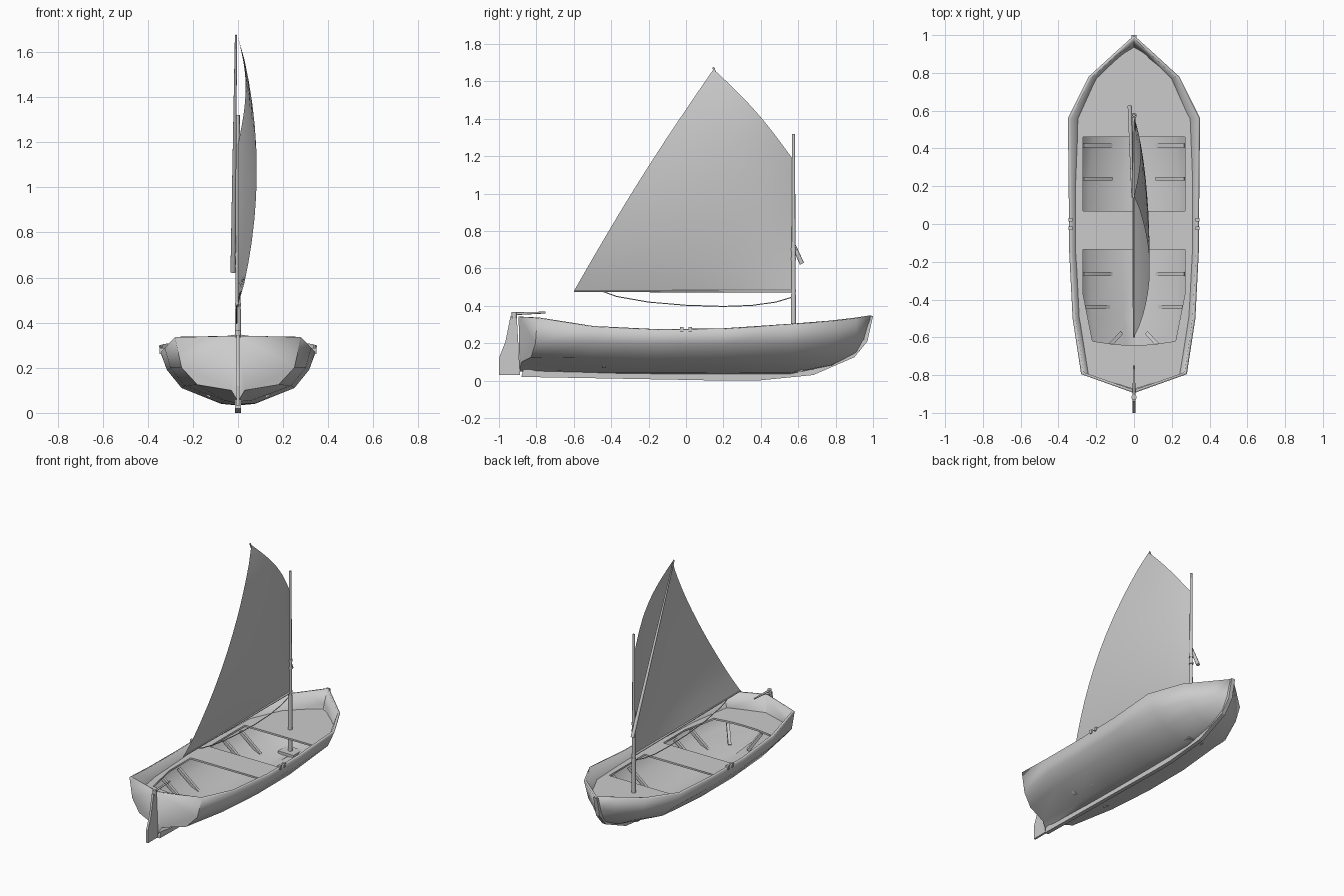
import bpy, bmesh, math
from mathutils import Vector

if "Cube" in bpy.data.objects:
    bpy.data.objects.remove(bpy.data.objects["Cube"])


def mesh_obj(name, bm, smooth=None):
    me = bpy.data.meshes.new(name)
    bm.to_mesh(me)
    bm.free()
    ob = bpy.data.objects.new(name, me)
    bpy.context.collection.objects.link(ob)
    bpy.ops.object.select_all(action='DESELECT')
    bpy.context.view_layer.objects.active = ob
    ob.select_set(True)
    if smooth:
        bpy.ops.object.shade_smooth_by_angle(angle=math.radians(smooth))
    return ob


def place(bm, a, b):
    """Move geometry built along local z so that it runs from a to b."""
    d = b - a
    q = d.to_track_quat('Z', 'Y')
    for v in bm.verts:
        v.co = q @ v.co + (a + b) / 2


def spar(name, a, b, r1, r2, n=10):
    a, b = Vector(a), Vector(b)
    bm = bmesh.new()
    bmesh.ops.create_cone(bm, cap_ends=True, segments=n, radius1=r1, radius2=r2, depth=(b - a).length)
    place(bm, a, b)
    return mesh_obj(name, bm, 50)


def box(name, c, size):
    bm = bmesh.new()
    bmesh.ops.create_cube(bm, size=1)
    for v in bm.verts:
        v.co = Vector(v.co[i] * size[i] + c[i] for i in range(3))
    return mesh_obj(name, bm)


def plate(name, yz, half):
    bm = bmesh.new()
    f = bm.faces.new([bm.verts.new((-half, y, z)) for y, z in yz])
    ext = bmesh.ops.extrude_face_region(bm, geom=[f])
    for v in ext['geom']:
        if isinstance(v, bmesh.types.BMVert):
            v.co.x = half
    bmesh.ops.recalc_face_normals(bm, faces=bm.faces)
    return mesh_obj(name, bm)


# Hull: half sections (x, z) from keel to sheer, stern to bow
stations = [
    (None, [(0, .05), (.03, .10), (.18, .125), (.25, .2), (.28, .335)]),
    (-.5, [(0, .04), (.06, .055), (.235, .12), (.3, .2), (.325, .288)]),
    (-.15, [(0, .035), (.075, .042), (.25, .11), (.315, .19), (.343, .27)]),
    (.2, [(0, .033), (.075, .04), (.25, .11), (.315, .19), (.346, .274)]),
    (.56, [(0, .035), (.06, .042), (.215, .11), (.3, .19), (.35, .298)]),
    (.78, [(0, .08), (.03, .085), (.135, .14), (.205, .2), (.24, .317)]),
    (.91, [(0, .145), (.012, .15), (.055, .185), (.08, .23), (.098, .333)]),
    ('bow', [(0, .16), (0, .18), (0, .21), (0, .25), (0, .345)]),
]
bm = bmesh.new()
rows = []
for y, half in stations:
    row = []
    for x, z in [(-x, z) for x, z in half[:0:-1]] + half:
        yy = -.89 + .34 * abs(x) if y is None else .93 + (z - .16) * .37 if y == 'bow' else y
        row.append(bm.verts.new((x, yy, z)))
    rows.append(row)
for a, b in zip(rows, rows[1:]):
    for i in range(8):
        bm.faces.new((a[i], a[i + 1], b[i + 1], b[i]))
top = bm.verts.new((0, -.895, .342))
bm.faces.new(rows[0][:5] + [top])
bm.faces.new(rows[0][4:] + [top])
bmesh.ops.remove_doubles(bm, verts=bm.verts, dist=.0005)
bmesh.ops.recalc_face_normals(bm, faces=bm.faces)
low = min(bm.faces, key=lambda f: f.calc_center_median().z)
if low.normal.z > 0:
    bmesh.ops.reverse_faces(bm, faces=bm.faces)
hull = mesh_obj("hull", bm, 40)
m = hull.modifiers.new("thickness", 'SOLIDIFY')
m.thickness = .016
m.offset = -1

# Keel and stem
plate("keel", [(-.88, .02), (0, .004), (.2, 0), (.38, 0), (.68, .03), (.9, .125), (.97, .21), (1, .345),
               (.985, .345), (.95, .22), (.88, .15), (.68, .06), (.2, .045), (-.87, .06)], .014)

# Deck with two open wells
outline = [(0, .945), (.07, .89), (.205, .78), (.305, .56), (.318, .2), (.318, -.15), (.3, -.5), (.25, -.795), (0, -.875)]
well_front = [(.27, .46), (.27, .07)]
well_back = [(.27, -.135), (.27, -.37), (.22, -.62), (.1, -.638), (0, -.642)]
cu = bpy.data.curves.new("deck", 'CURVE')
cu.dimensions = '2D'
cu.fill_mode = 'BOTH'
cu.extrude = .006
for half in (outline, well_front, well_back):
    pts = half + [(-x, y) for x, y in reversed(half) if x > 0]
    s = cu.splines.new('POLY')
    s.points.add(len(pts) - 1)
    for p, (x, y) in zip(s.points, pts):
        p.co = (x, y, 0, 1)
    s.use_cyclic_u = True
deck = bpy.data.objects.new("deck", cu)
deck.location.z = .215
bpy.context.collection.objects.link(deck)
bpy.ops.object.select_all(action='DESELECT')
bpy.context.view_layer.objects.active = deck
deck.select_set(True)
bpy.ops.object.convert(target='MESH')

# Ribs inside the wells, rowlocks on the gunwale
for s in (-1, 1):
    ends = [((.27, y, .195), (.12, y, .075)) for y in (.415, .24, -.265, -.44)]
    ends.append(((.13, -.645, .2), (.07, -.58, .09)))
    for i, (a, b) in enumerate(ends):
        a, b = Vector((a[0] * s, a[1], a[2])), Vector((b[0] * s, b[1], b[2]))
        bm = bmesh.new()
        bmesh.ops.create_cube(bm, size=1)
        for v in bm.verts:
            v.co = Vector((v.co.x * .02, v.co.y * .02, v.co.z * (b - a).length))
        place(bm, a, b)
        mesh_obj(f"rib_{i}_{'right' if s > 0 else 'left'}", bm)
    for y in (-.022, .022):
        box("rowlock_cheek", (.337 * s, y, .274), (.022, .018, .026))

# Mast, step and bands
box("mast_step", (0, .575, .06), (.12, .1, .025))
spar("mast_foot", (0, .575, .06), (0, .575, .46), .014, .014, 12)
spar("mast", (0, .575, .45), (0, .575, 1.32), .011, .008, 12)
for z in (.48, .65, .7):
    spar("mast_band", (0, .575, z - .008), (0, .575, z + .008), .014, .014, 12)

# Sprit and boom
spar("sprit", (-.022, .62, .625), (-.009, .145, 1.675), .012, .005)
spar("boom", (0, .565, .478), (0, -.6, .478), .008, .004, 8)

# Sail: ruled between luff and leech, bellied to the right
bm = bmesh.new()
N = 12
grid = []
for j in range(N + 1):
    v = j / N
    luff = Vector((.567, .48 + .71 * v))
    leech = Vector((-.6, .478)).lerp(Vector((.147, 1.665)), v)
    leech += Vector((-.85, .53)) * .018 * math.sin(math.pi * v)
    row = []
    for i in range(N + 1):
        u = i / N
        p = luff.lerp(leech, u) + Vector((.7, .7)) * .02 * math.sin(math.pi * u) * v ** 3
        x = .083 * max(math.sin(math.pi * v), 0) ** .8 * math.sin(u * math.pi / 2) ** .8
        x += .034 * math.sin(math.pi * u) * v ** 4
        row.append(bm.verts.new((x, p.x, p.y)))
    grid.append(row)
for a, b in zip(grid, grid[1:]):
    for i in range(N):
        bm.faces.new((a[i], a[i + 1], b[i + 1], b[i]))
mesh_obj("sail", bm, 60)

# Slack rope under the boom
cu = bpy.data.curves.new("rope", 'CURVE')
cu.dimensions = '3D'
cu.bevel_depth = .003
cu.bevel_resolution = 1
s = cu.splines.new('POLY')
path = [(-.44, .475), (-.37, .45), (-.2, .42), (0, .403), (.2, .397), (.35, .402), (.48, .42), (.57, .447)]
s.points.add(len(path) - 1)
for p, (y, z) in zip(s.points, path):
    p.co = (-.006, y, z, 1)
rope = bpy.data.objects.new("rope", cu)
bpy.context.collection.objects.link(rope)

# Rudder and tiller
plate("rudder", [(-.905, .345), (-.887, .03), (-1, .03), (-1, .12), (-.965, .21), (-.938, .345)], .007)
spar("rudder_head", (0, -.918, .335), (0, -.918, .368), .014, .014)
spar("tiller", (0, -.92, .358), (0, -.75, .364), .008, .005, 8)
